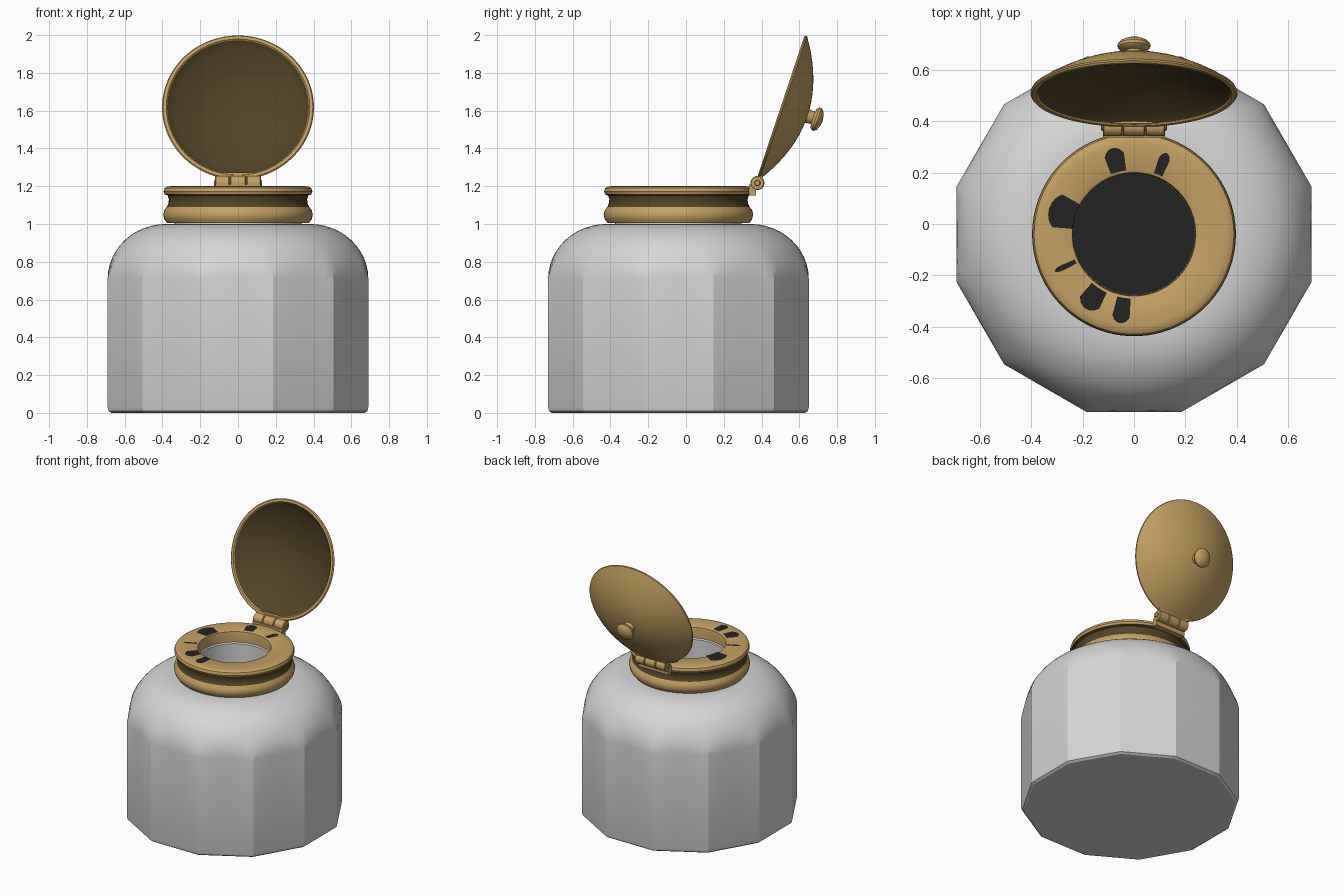
import bpy, bmesh, math
from mathutils import Matrix, Vector

if "Cube" in bpy.data.objects:
    bpy.data.objects.remove(bpy.data.objects["Cube"])

CY = -0.04  # jar axis in y


def material(name, rgb):
    m = bpy.data.materials.new(name)
    m.diffuse_color = (*rgb, 1)
    m.use_nodes = True
    m.node_tree.nodes["Principled BSDF"].inputs["Base Color"].default_value = m.diffuse_color
    return m


GLASS = material("pale_grey_glass", (0.66, 0.67, 0.66))
BRASS = material("brass", (0.57, 0.36, 0.12))
DARK = material("dark_brass", (0.085, 0.058, 0.018))
INK = material("black_ink", (0.017, 0.017, 0.017))


def finish(name, bm, mats, angle=35, normals=True):
    if normals:
        bmesh.ops.recalc_face_normals(bm, faces=bm.faces)
    me = bpy.data.meshes.new(name)
    bm.to_mesh(me)
    bm.free()
    for m in mats:
        me.materials.append(m)
    ob = bpy.data.objects.new(name, me)
    bpy.context.collection.objects.link(ob)
    bpy.ops.object.select_all(action='DESELECT')
    ob.select_set(True)
    bpy.context.view_layer.objects.active = ob
    bpy.ops.object.shade_smooth_by_angle(angle=math.radians(angle))
    return ob


def lathe(name, profile, mats, closed=False, dark=(), seg=96, angle=35, matrix=None):
    """Profile of (radius, z[, facet]); facet 1 makes the ring twelve-sided."""
    bm = bmesh.new()
    rings = []
    for r, z, *f in profile:
        facet = f[0] if f else 0
        if r < 1e-6:
            rings.append([bm.verts.new((0, 0, z))] * seg)
            continue
        ring = []
        for i in range(seg):
            t = 2 * math.pi * i / seg
            d = (t + math.pi / 12) % (math.pi / 6) - math.pi / 12
            rr = r * (1 + facet * (1 / math.cos(d) - 1))
            ring.append(bm.verts.new((rr * math.cos(t), rr * math.sin(t), z)))
        rings.append(ring)
    n = len(rings)
    for k in range(n if closed else n - 1):
        a, b = rings[k], rings[(k + 1) % n]
        for i in range(seg):
            j = (i + 1) % seg
            vs = list(dict.fromkeys((a[i], a[j], b[j], b[i])))
            bm.faces.new(vs).material_index = 1 if k in dark else 0
    bm.transform(matrix or Matrix.Translation((0, CY, 0)))
    return finish(name, bm, mats, angle)


# Twelve-sided jar, blending into a round shoulder, with a hollow inside
body = [(0, 0), (0.67, 0, 1), (0.685, 0.01, 1), (0.69, 0.03, 1), (0.69, 0.71, 1)]
for k in range(1, 13):
    t = math.radians(7.5 * k)
    body.append((0.38 + 0.31 * math.cos(t), 0.71 + 0.29 * math.sin(t), max(0, 1 - k / 4)))
body += [(0.335, 1.0), (0.335, 1.12), (0.245, 1.12), (0.235, 1.11), (0.235, 0.94),
         (0.40, 0.90), (0.53, 0.82), (0.60, 0.70, 1), (0.60, 0.08, 1), (0, 0.08)]
lathe("jar_body", body, [GLASS], angle=20)

# Ink surface inside the jar
lathe("ink", [(0, 0.58), (0.605, 0.58, 1)], [INK])

# Collar: two beads with a dark groove between them
collar = [(0.335, 1.005), (0.375, 1.005), (0.390, 1.025), (0.396, 1.05), (0.390, 1.073),
          (0.377, 1.09), (0.368, 1.11), (0.366, 1.13), (0.372, 1.15), (0.388, 1.157),
          (0.394, 1.172), (0.388, 1.19), (0.375, 1.198), (0.355, 1.20), (0.25, 1.20),
          (0.24, 1.195), (0.237, 1.18), (0.237, 1.12), (0.335, 1.12)]
lathe("collar", collar, [BRASS, DARK], closed=True, dark=(5, 6, 7, 8))

# Ink stains on the collar top: angle, half width, inner and outer radius
bm = bmesh.new()
for ang, half, r0, r1 in ((104, 7, 0.25, 0.345), (68, 4, 0.25, 0.34), (163, 12, 0.24, 0.345),
                          (205, 2, 0.25, 0.34), (237, 8, 0.25, 0.345), (261, 6, 0.25, 0.35)):
    steps = [math.radians(ang + half * s / 3) for s in range(-3, 4)]
    pts = [(r0, t) for t in steps] + [(r1 - 0.025, steps[-1])]
    pts += [(r1 - 0.01 * (abs(i) / 2) ** 2, steps[i + 3]) for i in (2, 1, 0, -1, -2)]
    pts += [(r1 - 0.025, steps[0])]
    bm.faces.new([bm.verts.new((r * math.cos(t), CY + r * math.sin(t), 1.202)) for r, t in pts])
finish("ink_stains", bm, [INK], normals=False)

# Open lid: domed shell with dark inside, plus a knob on its back
LID = Matrix.Translation((0, 0.503, 1.618)) @ Matrix.Rotation(math.atan2(-0.949, -0.316), 4, 'X')
steps = [k / 10 for k in range(11)]
inner = [(0.375 * s, 0.005 + 0.125 * (1 - s * s)) for s in steps]
outer = [(0.40 * s, 0.012 + 0.136 * (1 - s * s)) for s in reversed(steps)]
lathe("lid", inner + [(0.380, -0.002), (0.396, -0.002), (0.402, 0.005)] + outer,
      [BRASS, DARK], dark=range(10), matrix=LID)
knob = [(0.04, 0.135), (0.036, 0.16), (0.034, 0.178), (0.052, 0.182), (0.063, 0.193),
        (0.064, 0.204), (0.054, 0.217), (0.03, 0.228), (0, 0.232)]
lathe("lid_knob", knob, [BRASS], seg=48, matrix=LID)


# Hinge: three knuckles on a pin, with leaves to the collar and the lid
def rod(name, x, half, r):
    m = Matrix.Translation((x, 0.378, 1.217)) @ Matrix.Rotation(math.pi / 2, 4, 'Y')
    c = 0.004
    lathe(name, [(0, -half), (r - c, -half), (r, -half + c), (r, half - c), (r - c, half), (0, half)],
          [BRASS], seg=32, matrix=m)


def box(name, center, size, tilt=0):
    bm = bmesh.new()
    bmesh.ops.create_cube(bm, size=1)
    bm.transform(Matrix.Translation(center) @ Matrix.Rotation(tilt, 4, 'X')
                 @ Matrix.Diagonal(Vector((*size, 1))))
    finish(name, bm, [BRASS])


for x, half in ((-0.083, 0.038), (0, 0.042), (0.083, 0.038)):
    rod("hinge_knuckle", x, half, 0.037)
rod("hinge_pin", 0, 0.128, 0.016)
box("hinge_collar_leaf", (0, 0.352, 1.18), (0.24, 0.035, 0.06))
box("hinge_lid_leaf", (0, 0.392, 1.245), (0.24, 0.018, 0.05), -0.32)
